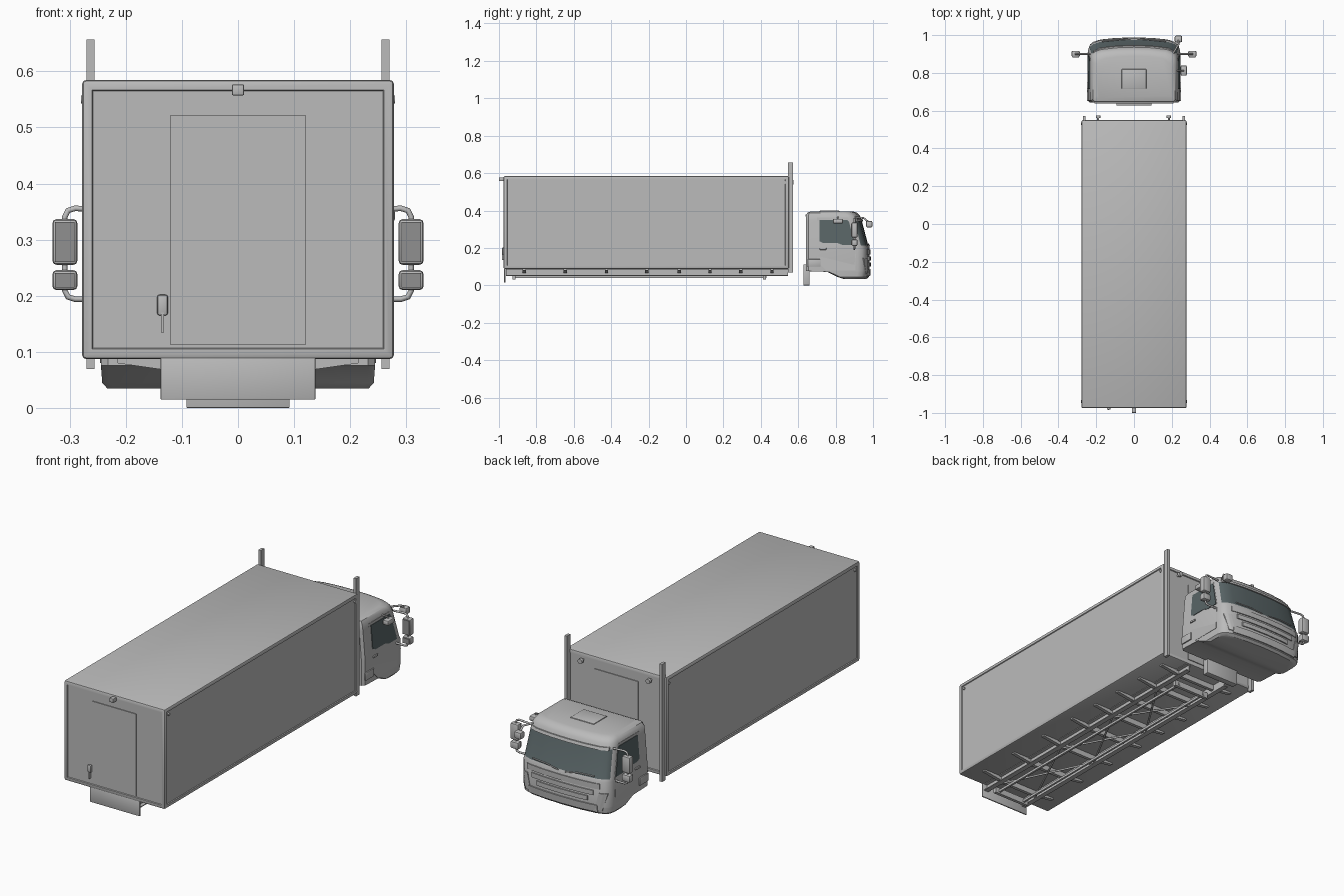
import bpy, bmesh, math
from mathutils import Vector

old = bpy.data.objects.get("Cube")
if old:
    bpy.data.objects.remove(old)


def material(name, rgb):
    m = bpy.data.materials.new(name)
    m.use_nodes = True
    m.diffuse_color = (*rgb, 1)
    m.node_tree.nodes["Principled BSDF"].inputs["Base Color"].default_value = (*rgb, 1)
    return m


GREY = material("light grey", (0.5, 0.5, 0.5))
GLASS = material("dark tinted glass", (0.1, 0.13, 0.135))
MIRROR = material("mirror grey", (0.28, 0.28, 0.28))


def finish(name, bm, mats=(GREY,), smooth=False):
    bmesh.ops.recalc_face_normals(bm, faces=bm.faces)
    me = bpy.data.meshes.new(name)
    bm.to_mesh(me)
    bm.free()
    for m in mats:
        me.materials.append(m)
    ob = bpy.data.objects.new(name, me)
    bpy.context.collection.objects.link(ob)
    if smooth:
        bpy.ops.object.select_all(action="DESELECT")
        ob.select_set(True)
        bpy.context.view_layer.objects.active = ob
        bpy.ops.object.shade_smooth_by_angle(angle=math.radians(35))
    return ob


def box_mesh(x, y, z, bevel=0, segments=2):
    bm = bmesh.new()
    bmesh.ops.create_cube(bm, size=1)
    for v in bm.verts:
        v.co = [(a + b) / 2 + c * (b - a) for (a, b), c in zip((x, y, z), v.co)]
    if bevel:
        bmesh.ops.bevel(bm, geom=bm.edges[:], offset=bevel, segments=segments,
                        affect="EDGES", profile=0.5)
    return bm


def box(name, x, y, z, bevel=0, mat=GREY):
    return finish(name, box_mesh(x, y, z, bevel), (mat,), bevel > 0)


def tube(name, points, radius):
    cu = bpy.data.curves.new(name, "CURVE")
    cu.dimensions = "3D"
    cu.bevel_depth = radius
    cu.bevel_resolution = 2
    cu.use_fill_caps = True
    sp = cu.splines.new("POLY")
    sp.points.add(len(points) - 1)
    for p, co in zip(sp.points, points):
        p.co = (*co, 1)
    cu.materials.append(GREY)
    ob = bpy.data.objects.new(name, cu)
    bpy.context.collection.objects.link(ob)


def disc(name, centre, axis, radius, depth):
    bm = bmesh.new()
    bmesh.ops.create_cone(bm, cap_ends=True, segments=16, radius1=radius,
                          radius2=radius, depth=depth)
    turn = Vector((0, 0, 1)).rotation_difference(Vector(axis))
    for v in bm.verts:
        v.co = turn @ v.co + Vector(centre)
    finish(name, bm, smooth=True)


# Cargo box: rounded frame with a recessed panel on each upright side
bm = box_mesh((-0.278, 0.278), (-0.975, 0.55), (0.087, 0.585), 0.008)
panels = [f for f in bm.faces if abs(f.normal.z) < 0.1 and f.calc_area() > 0.1]
bmesh.ops.inset_individual(bm, faces=panels, thickness=0.014)
bmesh.ops.inset_individual(bm, faces=panels, thickness=0.003, depth=-0.004)
finish("cargo_box", bm, smooth=True)

# Doors, rear latch, camera and front lamps
for name, y in (("rear_door", -0.973), ("front_door", 0.548)):
    box(name, (-0.12, 0.12), (y - 0.002, y + 0.002), (0.112, 0.522))
box("latch_plate", (-0.144, -0.125), (-0.983, -0.97), (0.165, 0.202), 0.004)
box("latch_lever", (-0.137, -0.132), (-0.985, -0.97), (0.135, 0.17))
box("rear_camera", (-0.011, 0.011), (-1.0, -0.972), (0.557, 0.577), 0.003)
for x in (-0.19, 0.185):
    disc("box_lamp", (x, 0.567, 0.55), (0, 1, 0), 0.012, 0.014)
    disc("box_lamp_stem", (x, 0.553, 0.55), (0, 1, 0), 0.005, 0.02)
for s in (-1, 1):
    for y in (-0.94, 0.53):
        disc("side_marker", (s * 0.277, y, 0.55), (1, 0, 0), 0.007, 0.006)
    # Upright poles at the front corners of the box
    box("corner_pole", sorted((s * 0.256, s * 0.27)), (0.546, 0.573), (0.07, 0.657))

# Underframe: two rails, cross members with tapered outriggers and bracing
box("rear_skirt", (-0.138, 0.138), (-0.972, -0.965), (0.015, 0.09), 0.002)
cross_y = (-0.865, -0.645, -0.425, -0.21, -0.037, 0.128, 0.293, 0.46)
for s in (-1, 1):
    box("chassis_rail", sorted((s * 0.105, s * 0.112)), (-0.963, 0.545), (0.05, 0.088))
    for z in (0.05, 0.084):
        box("rail_flange", sorted((s * 0.105, s * 0.13)), (-0.963, 0.545), (z, z + 0.004))
    box("lower_rail", sorted((s * 0.07, s * 0.08)), (-0.92, 0.43), (0.038, 0.05))
    for y in cross_y:
        bm = box_mesh(sorted((s * 0.11, s * 0.215)), (y - 0.009, y + 0.009), (0.065, 0.088))
        for v in bm.verts:
            if abs(v.co.x) > 0.2 and v.co.z < 0.07:
                v.co.z = 0.08
        finish("outrigger", bm)
for y in cross_y:
    box("cross_member", (-0.107, 0.107), (y - 0.008, y + 0.008), (0.06, 0.088))
for a, b in zip(cross_y[::2], cross_y[2::2]):
    for s in (-1, 1):
        tube("cross_brace", [(s * 0.105, a, 0.054), (-s * 0.105, b, 0.054)], 0.005)
for y in (-0.92, 0.42):
    box("frame_end", (-0.1, 0.1), (y - 0.008, y + 0.008), (0.03, 0.06))

# Cab body: horizontal sections (height, back, front, half width) joined together
SECTIONS = [(0.035, 0.84, 0.966, 0.233), (0.045, 0.81, 0.978, 0.242),
            (0.072, 0.755, 0.982, 0.244), (0.076, 0.642, 0.982, 0.244),
            (0.2, 0.642, 0.982, 0.244), (0.212, 0.642, 0.975, 0.243),
            (0.345, 0.642, 0.94, 0.232), (0.372, 0.642, 0.93, 0.228),
            (0.388, 0.648, 0.916, 0.218), (0.396, 0.668, 0.89, 0.198)]
BOW = [(0, 0), (0.4, 0.003), (0.75, 0.012), (0.9, 0.024), (0.97, 0.04), (1, 0.065)]


def mix(table, t):
    for a, b in zip(table, table[1:]):
        if t <= b[0]:
            f = (t - a[0]) / (b[0] - a[0])
            return [p + (q - p) * f for p, q in zip(a, b)]
    return table[-1]


def front_point(x, z, out=0.0):
    _, _, front, half = mix(SECTIONS, z)
    return Vector((x, front - mix(BOW, min(1, abs(x) / half))[1] + out, z))


bm = bmesh.new()
rings = []
for z, back, front, half in SECTIONS:
    side = [(half * u, front - d) for u, d in BOW] + [(half, back + 0.012), (half - 0.012, back)]
    outline = side + [(-x, y) for x, y in reversed(side[1:])]
    rings.append([bm.verts.new((x, y, z)) for x, y in outline])
n = len(rings[0])
for k, (lo, hi) in enumerate(zip(rings, rings[1:])):
    for i in range(n):
        j = (i + 1) % n
        f = bm.faces.new((lo[i], lo[j], hi[j], hi[i]))
        # Windscreen wraps across the front between sill and roof
        f.material_index = int(k == 5 and (i < 4 or i >= n - 4))
bm.faces.new(rings[0])
bm.faces.new(rings[-1])
finish("cab_body", bm, (GREY, GLASS), True)


def side_plate(name, outline, s, out, mat):
    bm = bmesh.new()
    layers = [[bm.verts.new((s * (mix(SECTIONS, z)[3] + o), y, z)) for y, z in outline]
              for o in (-0.003, out)]
    for ring in layers:
        bm.faces.new(ring)
    for i in range(len(outline)):
        j = (i + 1) % len(outline)
        bm.faces.new((layers[0][i], layers[0][j], layers[1][j], layers[1][i]))
    finish(name, bm, (mat,))


def front_strip(name, x0, x1, z0, z1, out, slant=0.0, mat=GREY):
    bm = bmesh.new()
    rows, steps = [], 12
    for z, o, shift in ((z0, -0.004, 0), (z0, out, 0), (z1, out, slant), (z1, -0.004, slant)):
        xs = [x0 + shift + (x1 - x0) * i / steps for i in range(steps + 1)]
        rows.append([bm.verts.new(front_point(x, z, o)) for x in xs])
    for a, b in zip(rows, rows[1:] + rows[:1]):
        for i in range(steps):
            bm.faces.new((a[i], a[i + 1], b[i + 1], b[i]))
    for i in (0, steps):
        bm.faces.new([r[i] for r in rows])
    finish(name, bm, (mat,), True)


# Cab front: grille bars, bumper lip, headlamps and wipers
front_strip("upper_grille_bar", -0.2, 0.2, 0.165, 0.192, 0.005)
front_strip("middle_grille_bar", -0.17, 0.17, 0.132, 0.155, 0.006)
front_strip("lower_grille_bar", -0.14, 0.14, 0.1, 0.122, 0.006)
front_strip("bumper_lip", -0.19, 0.19, 0.05, 0.085, 0.006)
front_strip("windscreen_header", -0.215, 0.215, 0.342, 0.356, 0.007)
for s in (-1, 1):
    front_strip("headlamp", s * 0.175, s * 0.212, 0.06, 0.145, 0.005, s * 0.022)
    tube("wiper", [front_point(s * 0.02, 0.21, 0.005), front_point(s * 0.09, 0.221, 0.005),
                   front_point(s * 0.17, 0.222, 0.005)], 0.003)

# Cab sides: door skin, window, handle, step and mirrors
window = [(0.715, 0.35), (0.715, 0.235), (0.735, 0.226), (0.81, 0.226), (0.84, 0.215),
          (0.903, 0.215), (0.872, 0.338), (0.862, 0.35)]
door = [(0.7, 0.362), (0.7, 0.13), (0.75, 0.08), (0.905, 0.08), (0.91, 0.21), (0.868, 0.362)]
for s in (-1, 1):
    side_plate("cab_door", door, s, 0.0015, GREY)
    side_plate("side_window", window, s, 0.003, GLASS)
    box("door_handle", sorted((s * 0.24, s * 0.25)), (0.715, 0.75), (0.19, 0.2), 0.002)
    box("side_vent", sorted((s * 0.24, s * 0.25)), (0.65, 0.72), (0.1, 0.14), 0.004)
    tube("mirror_arm", [(s * 0.23, 0.9, 0.352), (s * 0.29, 0.9, 0.356), (s * 0.303, 0.9, 0.352),
                        (s * 0.309, 0.9, 0.34), (s * 0.309, 0.9, 0.21), (s * 0.303, 0.9, 0.198),
                        (s * 0.29, 0.9, 0.194), (s * 0.235, 0.9, 0.194)], 0.005)
    for name, a, b, lo, hi in (("main_mirror", 0.286, 0.331, 0.255, 0.337),
                               ("wide_mirror", 0.286, 0.331, 0.21, 0.246)):
        box(name, sorted((s * a, s * b)), (0.885, 0.917), (lo, hi), 0.008)
        box(name + "_glass", sorted((s * (a + 0.005), s * (b - 0.005))), (0.882, 0.886),
            (lo + 0.005, hi - 0.005), 0, MIRROR)

# Extra mirrors on one side only
box("kerb_mirror", (0.247, 0.28), (0.785, 0.84), (0.33, 0.356), 0.008)
tube("kerb_mirror_arm", [(0.225, 0.812, 0.365), (0.262, 0.812, 0.36), (0.262, 0.812, 0.345)], 0.004)
box("front_mirror", (0.215, 0.255), (0.962, 0.997), (0.31, 0.345), 0.008)
tube("front_mirror_arm", [(0.205, 0.9, 0.365), (0.235, 0.95, 0.36), (0.235, 0.98, 0.335)], 0.005)

# Roof hatch, rear roof edge and rear mount
box("roof_hatch", (-0.065, 0.065), (0.715, 0.82), (0.39, 0.4), 0.003)
box("rear_roof_edge", (-0.21, 0.21), (0.638, 0.65), (0.368, 0.38), 0.003)
box("cab_rear_mount", (-0.092, 0.092), (0.628, 0.66), (0.0, 0.112), 0.002)
